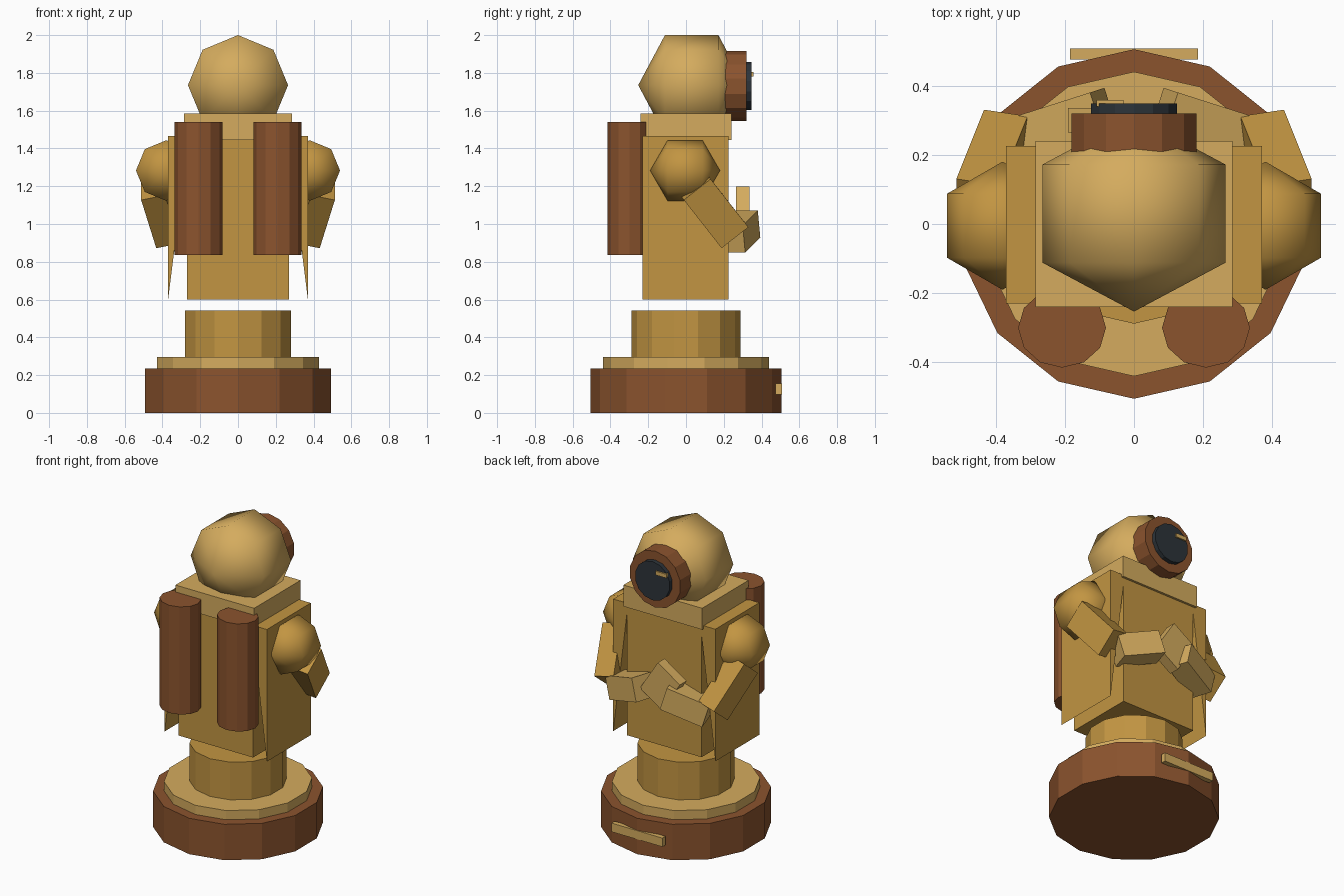
import bpy, bmesh, math
from mathutils import Matrix, Vector

if "Cube" in bpy.data.objects:
    bpy.data.objects.remove(bpy.data.objects["Cube"])


def material(name, rgb):
    m = bpy.data.materials.new(name)
    m.diffuse_color = (*rgb, 1)
    m.use_nodes = True
    m.node_tree.nodes["Principled BSDF"].inputs["Base Color"].default_value = m.diffuse_color
    return m


LIGHT = material("light_gold", (0.66, 0.41, 0.112))
GOLD = material("dark_gold", (0.54, 0.30, 0.054))
BROWN = material("brown", (0.258, 0.087, 0.027))
VISOR = material("dark_slate", (0.026, 0.034, 0.042))


def finish(name, bm, mat, smooth=False):
    bmesh.ops.recalc_face_normals(bm, faces=bm.faces)
    for f in bm.faces:
        f.smooth = smooth
    me = bpy.data.meshes.new(name)
    bm.to_mesh(me)
    bm.free()
    me.materials.append(mat)
    ob = bpy.data.objects.new(name, me)
    bpy.context.collection.objects.link(ob)
    return ob


def box(name, lo, hi, mat):
    bm = bmesh.new()
    lo, hi = Vector(lo), Vector(hi)
    size = hi - lo
    bmesh.ops.create_cube(bm, size=1, matrix=Matrix.Translation((lo + hi) / 2)
                          @ Matrix.Diagonal((*size, 1)))
    return finish(name, bm, mat)


def limb(name, start, end, width, height, up, mat, side=1):
    """Box running from start to end, mirrored in x by side."""
    start, end = Vector(start), Vector(end)
    d = (end - start).normalized()
    w = d.cross(Vector(up)).normalized()
    h = w.cross(d)
    rot = Matrix((w, h, d)).transposed().to_4x4()
    bm = bmesh.new()
    bmesh.ops.create_cube(bm, size=1, matrix=Matrix.Translation((start + end) / 2)
                          @ rot @ Matrix.Diagonal((width, height, (end - start).length, 1)))
    bmesh.ops.scale(bm, vec=(side, 1, 1), verts=bm.verts)
    return finish(name, bm, mat)


def prism(name, center, rx, ry, depth, sides, mat, axis="z"):
    """Cylinder with a corner on its local y axis, center at its base."""
    bm = bmesh.new()
    bmesh.ops.create_cone(bm, cap_ends=True, segments=sides, radius1=1, radius2=1, depth=1)
    a = bm.verts[:][0].co
    turn = math.pi / 2 - math.atan2(a.y, a.x)
    m = Matrix.Diagonal((rx, ry, depth, 1)) @ Matrix.Translation((0, 0, 0.5)) @ Matrix.Rotation(turn, 4, "Z")
    if axis == "y":
        m = Matrix.Rotation(-math.pi / 2, 4, "X") @ m
    bmesh.ops.transform(bm, matrix=Matrix.Translation(center) @ m, verts=bm.verts)
    return finish(name, bm, mat)


def ball(name, center, r, pole, mat):
    """Coarse smooth ball with its poles along y."""
    bm = bmesh.new()
    bmesh.ops.create_uvsphere(bm, u_segments=8, v_segments=3, radius=1)
    m = Matrix.Rotation(math.pi / 2, 4, "X") @ Matrix.Diagonal((r, r, pole, 1))
    bmesh.ops.transform(bm, matrix=Matrix.Translation(center) @ m, verts=bm.verts)
    return finish(name, bm, mat, True)


# Stepped pedestal with a name plate
prism("base", (0, 0, 0), 0.505, 0.505, 0.235, 14, BROWN)
prism("base_step", (0, 0, 0.235), 0.44, 0.44, 0.06, 14, LIGHT)
prism("column", (0, 0, 0.295), 0.288, 0.288, 0.247, 14, GOLD)
box("plate", (-0.185, 0.475, 0.098), (0.185, 0.507, 0.155), LIGHT)

# Torso and collar
box("torso", (-0.27, -0.23, 0.6), (0.27, 0.225, 1.46), GOLD)
box("collar", (-0.285, -0.24, 1.445), (0.285, 0.24, 1.585), LIGHT)

# Head with round visor
ball("head", (0, 0.03, 1.735), 0.306, 0.283, LIGHT)
prism("visor_ring", (0, 0.207, 1.73), 0.185, 0.185, 0.113, 14, BROWN, "y")
prism("visor_glass", (0, 0.31, 1.73), 0.127, 0.127, 0.038, 14, VISOR, "y")
box("visor_glint", (-0.108, 0.34, 1.78), (-0.03, 0.358, 1.805), LIGHT)

# Mirrored parts
for side, tag in ((1, "right"), (-1, "left")):
    # Side panel, tapering to an edge at the bottom
    bm = bmesh.new()
    ring = [bm.verts.new((side * x, -0.23, z)) for x, z in ((0.37, 0.6), (0.37, 1.465), (0.262, 1.465))]
    face = bm.faces.new(ring)
    ext = bmesh.ops.extrude_face_region(bm, geom=[face])
    bmesh.ops.translate(bm, vec=(0, 0.455, 0),
                        verts=[v for v in ext["geom"] if isinstance(v, bmesh.types.BMVert)])
    finish("side_panel_" + tag, bm, GOLD)

    prism("tank_" + tag, (side * 0.208, -0.3, 0.835), 0.127, 0.115, 0.705, 12, BROWN)
    ball("shoulder_" + tag, (side * 0.38, -0.005, 1.283), 0.185, 0.185, GOLD)
    limb("upper_arm_" + tag, (0.45, 0.05, 1.195), (0.37, 0.25, 0.94), 0.13, 0.18, (0, 0.8, 0.6), GOLD, side)
    limb("forearm_" + tag, (0.335, 0.24, 0.92), (0.085, 0.32, 1.0), 0.14, 0.15, (0, 0, 1), LIGHT, side)

# Block held between the hands
a = math.radians(57)
c, d = Vector((-0.045, 0.30, 1.045)), Vector((-math.cos(a), 0, math.sin(a))) * 0.12
limb("held_block", c - d, c + d, 0.07, 0.19, (math.sin(a), 0, math.cos(a)), LIGHT)
